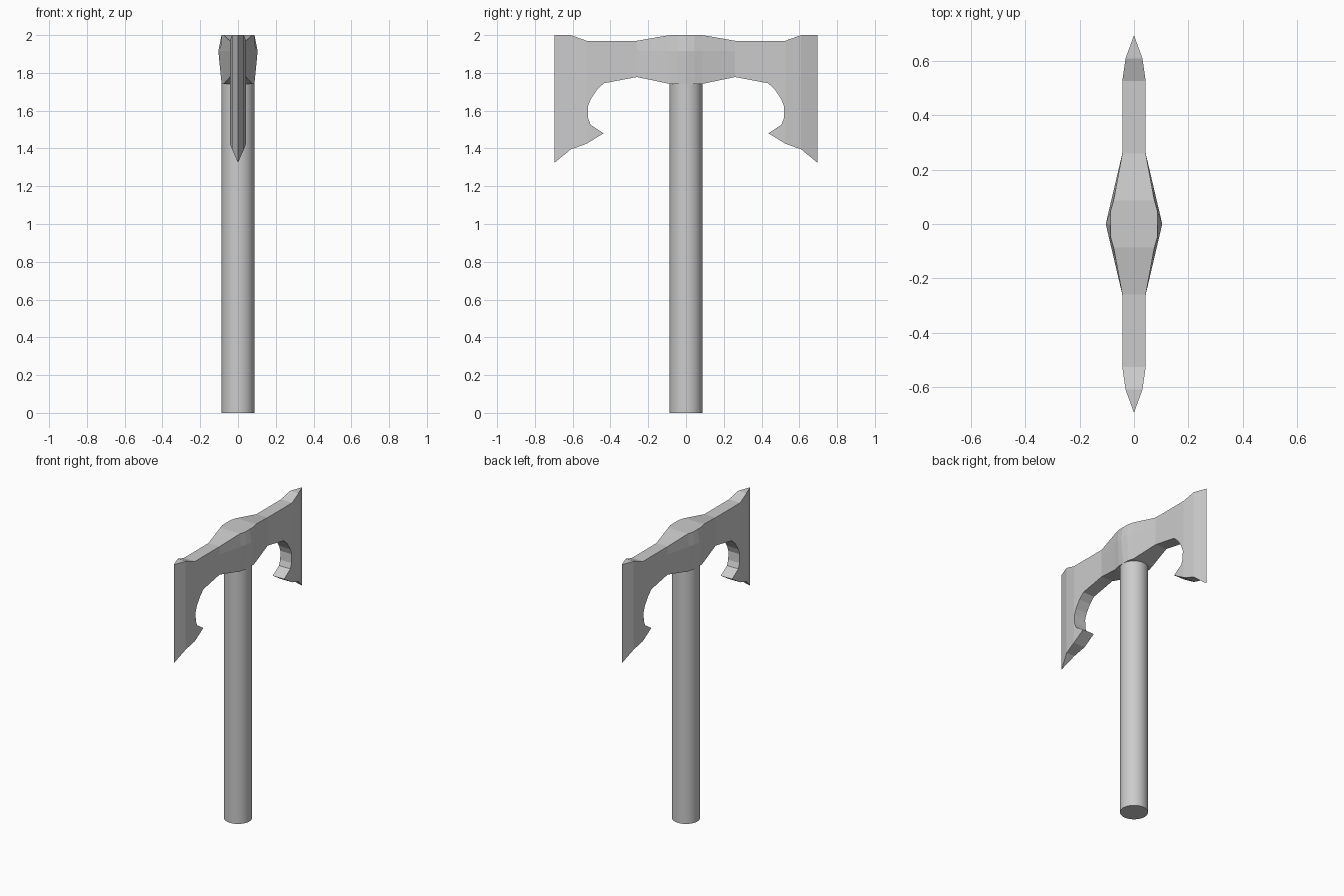
import bpy, bmesh, math
from mathutils import Vector

cube = bpy.data.objects.get("Cube")
if cube:
    bpy.data.objects.remove(cube, do_unlink=True)

grey = bpy.data.materials.new("plain grey")
grey.use_nodes = True
colour = (0.6, 0.6, 0.6, 1)
grey.diffuse_color = colour
grey.node_tree.nodes["Principled BSDF"].inputs["Base Color"].default_value = colour

RIDGE_Z = 1.915
# Half thickness of the head along its length: at the rim and at the central ridge
RIM = [(0, .087), (.045, .087), (.087, .075), (.26, .043),
       (.526, .043), (.61, .031), (.695, 0)]
RIDGE = [(0, .104), (.26, .043), (.526, .043), (.61, .031), (.695, 0)]


def lookup(table, y):
    for (a, wa), (b, wb) in zip(table, table[1:]):
        if y <= b:
            return wa + (wb - wa) * (y - a) / (b - a)
    return table[-1][1]


def add_object(name, bm):
    bmesh.ops.recalc_face_normals(bm, faces=bm.faces)
    mesh = bpy.data.meshes.new(name)
    bm.to_mesh(mesh)
    bm.free()
    mesh.materials.append(grey)
    obj = bpy.data.objects.new(name, mesh)
    bpy.context.collection.objects.link(obj)
    return obj


# Double axe head: half outline from top centre to bottom centre, then mirrored
half = [(.087, 2), (.26, 1.97), (.526, 1.97), (.61, 2), (.695, 2),
        (.695, 1.325), (.61, 1.395), (.526, 1.425), (.437, 1.48),
        (.505, 1.525), (.518, 1.56), (.52, 1.62), (.505, 1.66),
        (.472, 1.71), (.435, 1.745), (.26, 1.778), (.087, 1.742)]
outline = half + [(-y, z) for y, z in reversed(half)]
bm = bmesh.new()
bm.faces.new([bm.verts.new((0, y, z)) for y, z in outline])


def cut(point, normal):
    bmesh.ops.bisect_plane(bm, geom=bm.verts[:] + bm.edges[:] + bm.faces[:],
                           dist=1e-5, plane_co=point, plane_no=normal)


for y, _ in RIM[:-1]:
    for side in ((1, -1) if y else (1,)):
        cut((0, y * side, 0), (0, 1, 0))
cut((0, 0, RIDGE_Z), (0, 0, 1))

# Thicken the sheet; the cutting edges close to a sharp line
near = bm.verts[:]
result = bmesh.ops.extrude_face_region(bm, geom=bm.faces[:], use_keep_orig=True)
far = [g for g in result["geom"] if isinstance(g, bmesh.types.BMVert)]
for verts, sign in ((near, -1), (far, 1)):
    for v in verts:
        table = RIDGE if abs(v.co.z - RIDGE_Z) < .002 else RIM
        v.co.x = sign * lookup(table, abs(v.co.y))
bmesh.ops.remove_doubles(bm, verts=bm.verts, dist=1e-4)
add_object("axe_head", bm)

# Round handle
bm = bmesh.new()
bmesh.ops.create_cone(bm, cap_ends=True, segments=32,
                      radius1=.087, radius2=.087, depth=1.8)
bmesh.ops.translate(bm, verts=bm.verts, vec=Vector((0, 0, .9)))
handle = add_object("handle", bm)
bpy.ops.object.select_all(action="DESELECT")
handle.select_set(True)
bpy.context.view_layer.objects.active = handle
bpy.ops.object.shade_smooth_by_angle(angle=math.radians(30))
